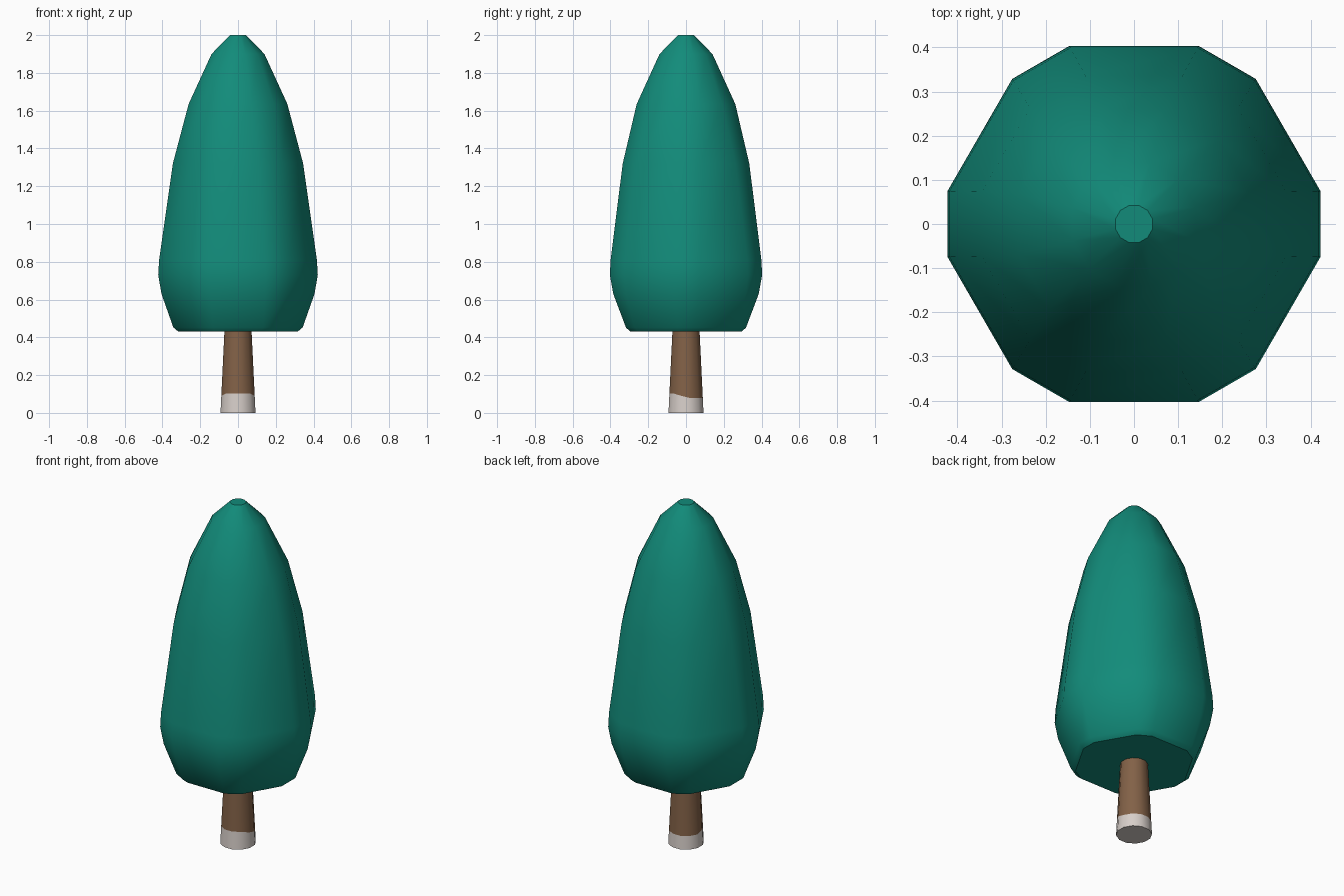
import bpy, bmesh, math

if "Cube" in bpy.data.objects:
    bpy.data.objects.remove(bpy.data.objects["Cube"])


def material(name, rgb):
    m = bpy.data.materials.new(name)
    m.diffuse_color = (*rgb, 1)
    m.use_nodes = True
    m.node_tree.nodes["Principled BSDF"].inputs["Base Color"].default_value = m.diffuse_color
    return m


def loft(name, rings, mats, rule=lambda band: 0, angle=35):
    """Skin a stack of rings of equal length and cap both ends."""
    bm = bmesh.new()
    loops = [[bm.verts.new(p) for p in ring] for ring in rings]
    n = len(loops[0])
    for band, (a, b) in enumerate(zip(loops, loops[1:])):
        for i in range(n):
            j = (i + 1) % n
            bm.faces.new((a[i], a[j], b[j], b[i])).material_index = rule(band)
    bm.faces.new(loops[0][::-1]).material_index = rule(0)
    bm.faces.new(loops[-1]).material_index = rule(len(loops) - 2)
    bmesh.ops.recalc_face_normals(bm, faces=bm.faces)
    mesh = bpy.data.meshes.new(name)
    bm.to_mesh(mesh)
    bm.free()
    for m in mats:
        mesh.materials.append(m)
    ob = bpy.data.objects.new(name, mesh)
    bpy.context.collection.objects.link(ob)
    bpy.ops.object.select_all(action='DESELECT')
    ob.select_set(True)
    bpy.context.view_layer.objects.active = ob
    bpy.ops.object.shade_smooth_by_angle(angle=math.radians(angle))
    return ob


def cut_hexagon(apothem, cut, z):
    """Hexagon with corners on the x axis, each corner cut off."""
    r = apothem / math.cos(math.pi / 6)
    corners = [(r * math.cos(k * math.pi / 3), r * math.sin(k * math.pi / 3))
               for k in range(6)]
    ring = []
    for k in range(6):
        c = corners[k]
        for o in (corners[k - 1], corners[(k + 1) % 6]):
            t = cut / r
            ring.append((c[0] + (o[0] - c[0]) * t, c[1] + (o[1] - c[1]) * t, z))
    return ring


green = material("foliage green", (0.006, 0.26, 0.195))
brown = material("bark brown", (0.225, 0.12, 0.063))
white = material("painted white", (0.68, 0.62, 0.585))

# foliage: apothem, corner cut, height
profile = [(0.295, 0.05, 0.43), (0.318, 0.05, 0.452), (0.385, 0.079, 0.63),
           (0.403, 0.086, 0.73), (0.399, 0.086, 0.81), (0.335, 0.084, 1.32),
           (0.261, 0.08, 1.635), (0.14, 0.0433, 1.9), (0.042, 0.013, 2.0)]
loft("foliage", [cut_hexagon(*p) for p in profile], [green])


# trunk with a whitewashed foot whose edge sits lower at the back
def trunk_ring(height):
    ring = []
    for k in range(12):
        a = (k + 0.5) * math.pi / 6
        z = height(math.sin(a))
        r = 0.096 - 0.05 * z
        ring.append((r * math.cos(a), r * math.sin(a), z))
    return ring


loft("trunk", [trunk_ring(lambda s: 0.0),
               trunk_ring(lambda s: 0.102 if s < -0.3 else 0.078 if s > 0.2 else 0.09),
               trunk_ring(lambda s: 0.47)],
     [white, brown], rule=lambda band: band)
